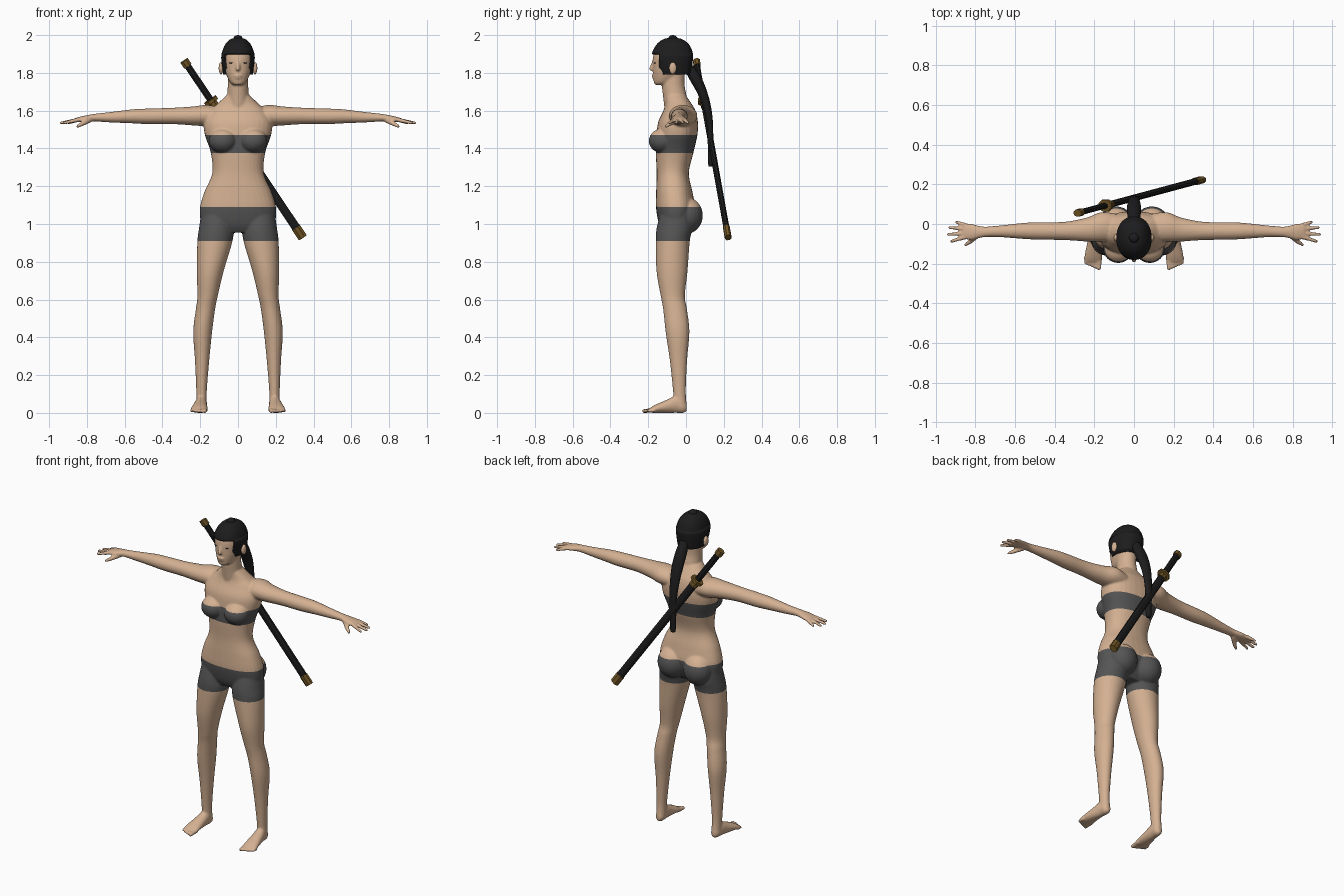
import bpy, bmesh, math
from mathutils import Vector, Matrix

cube = bpy.data.objects.get("Cube")
if cube:
    bpy.data.objects.remove(cube, do_unlink=True)


def material(name, rgb):
    m = bpy.data.materials.new(name)
    m.use_nodes = True
    color = (*rgb, 1)
    m.diffuse_color = color
    bsdf = next(n for n in m.node_tree.nodes if n.type == 'BSDF_PRINCIPLED')
    bsdf.inputs["Base Color"].default_value = color
    return m


skin = material("skin", (.66, .44, .29))
cloth = material("grey cloth", (.09, .09, .09))
hair_black = material("hair black", (.012, .012, .013))
lacquer = material("black lacquer", (.011, .011, .011))
brass = material("dark brass", (.17, .095, .02))


def finish(bm, name, mats, smooth=True):
    bmesh.ops.recalc_face_normals(bm, faces=bm.faces[:])
    mesh = bpy.data.meshes.new(name)
    bm.to_mesh(mesh)
    bm.free()
    for m in mats:
        mesh.materials.append(m)
    mesh.polygons.foreach_set("use_smooth", [smooth] * len(mesh.polygons))
    ob = bpy.data.objects.new(name, mesh)
    bpy.context.collection.objects.link(ob)
    return ob


def loft(bm, axis, rings, power=2.0, n=32, sub=5):
    """Closed smooth skin through rings: (position, centre a, centre b, radius a, radius b)."""
    pts = [Vector(r) for r in rings]
    path = []
    for i in range(len(pts) - 1):
        a, b, c, d = pts[max(i - 1, 0)], pts[i], pts[i + 1], pts[min(i + 2, len(pts) - 1)]
        for k in range(sub):
            t = k / sub
            path.append(b + (c - a) * (t / 2) + (a * 2 - b * 5 + c * 4 - d) * (t * t / 2)
                        + (b * 3 - a - c * 3 + d) * (t ** 3 / 2))
    path.append(pts[-1])
    loops = []
    for t, ca, cb, ra, rb in path:
        loop = []
        for k in range(n):
            ang = math.tau * k / n
            c, s = math.cos(ang), math.sin(ang)
            a = ca + ra * math.copysign(abs(c) ** (2 / power), c)
            b = cb + rb * math.copysign(abs(s) ** (2 / power), s)
            loop.append(bm.verts.new({'x': (t, a, b), 'y': (a, t, b), 'z': (a, b, t)}[axis]))
        loops.append(loop)
    for low, high in zip(loops, loops[1:]):
        for k in range(n):
            bm.faces.new((low[k], low[(k + 1) % n], high[(k + 1) % n], high[k]))
    bm.faces.new(loops[0])
    bm.faces.new(loops[-1])


def ball(bm, centre, radii):
    bmesh.ops.create_uvsphere(bm, u_segments=24, v_segments=16, radius=1,
                              matrix=Matrix.Translation(centre) @ Matrix.Diagonal((*radii, 1)))


def digit(bm, start, end, r0, r1):
    """Tapered finger or toe with round ends."""
    a, b = Vector(start), Vector(end)
    turn = (b - a).to_track_quat('Z', 'Y').to_matrix().to_4x4()
    bmesh.ops.create_cone(bm, cap_ends=True, segments=16, radius1=r0, radius2=r1,
                          depth=(b - a).length, matrix=Matrix.Translation((a + b) / 2) @ turn)
    ball(bm, a, (r0,) * 3)
    ball(bm, b, (r1,) * 3)


def slice_at(bm, point, normal):
    bmesh.ops.bisect_plane(bm, geom=bm.verts[:] + bm.edges[:] + bm.faces[:],
                           plane_co=point, plane_no=normal)


# Left half of the paired body parts: leg, foot, arm, hand
bm = bmesh.new()
loft(bm, 'z', [(.04, .193, -.03, .028, .034), (.12, .193, -.035, .028, .034),
               (.28, .19, -.04, .038, .046), (.43, .187, -.045, .05, .063),
               (.55, .172, -.058, .051, .063), (.62, .161, -.07, .054, .064),
               (.75, .147, -.074, .071, .082), (.91, .122, -.07, .093, .09),
               (.98, .115, -.06, .091, .095), (1.06, .11, -.05, .085, .085)])
loft(bm, 'y', [(.004, .193, .03, .014, .02), (-.015, .193, .033, .026, .033),
               (-.05, .195, .045, .031, .045), (-.1, .2, .035, .037, .035),
               (-.16, .205, .022, .044, .022), (-.19, .206, .014, .042, .013)])
for k in range(5):
    x = .173 + .017 * k
    digit(bm, (x, -.17, .014), (x + .003, -.222 + .006 * k, .01), .012, .011 - .001 * k)
loft(bm, 'x', [(.06, -.02, 1.56, .065, .05), (.16, -.015, 1.573, .075, .057),
               (.24, -.028, 1.572, .06, .05), (.35, -.035, 1.572, .046, .043),
               (.48, -.035, 1.57, .044, .041), (.56, -.035, 1.57, .04, .037),
               (.68, -.037, 1.565, .029, .027), (.76, -.04, 1.563, .027, .02),
               (.82, -.04, 1.556, .041, .016), (.86, -.036, 1.55, .038, .012)])
for base_y, tip_x, tip_y in ((-.066, .92, -.087), (-.046, .937, -.053),
                             (-.025, .929, -.018), (-.006, .896, .01)):
    digit(bm, (.85, base_y, 1.551), (tip_x, tip_y, 1.535), .0115, .008)
digit(bm, (.79, -.055, 1.55), (.825, -.088, 1.53), .016, .012)
digit(bm, (.825, -.088, 1.53), (.85, -.105, 1.516), .012, .008)
ball(bm, (.08, -.125, 1.44), (.075, .072, .065))
ball(bm, (.09, .005, 1.045), (.088, .084, .095))
ball(bm, (.09, -.07, 1.825), (.013, .021, .034))

# Mirror to the right side
copy = bmesh.ops.duplicate(bm, geom=bm.verts[:] + bm.edges[:] + bm.faces[:])["geom"]
for v in copy:
    if isinstance(v, bmesh.types.BMVert):
        v.co.x *= -1

# Torso, neck, head and face
loft(bm, 'z', [(.955, 0, -.06, .13, .06), (1.0, 0, -.058, .19, .085),
               (1.08, 0, -.055, .202, .103), (1.17, 0, -.062, .178, .096),
               (1.27, 0, -.07, .136, .085), (1.38, 0, -.06, .145, .1),
               (1.47, 0, -.048, .175, .108), (1.54, 0, -.042, .18, .105),
               (1.6, 0, -.035, .15, .085), (1.635, 0, -.04, .11, .07),
               (1.68, 0, -.055, .064, .055)], 2.3)
loft(bm, 'z', [(1.58, 0, -.05, .06, .06), (1.68, 0, -.06, .057, .062),
               (1.74, 0, -.068, .054, .06), (1.82, 0, -.065, .055, .06)])
loft(bm, 'z', [(1.736, 0, -.135, .022, .028), (1.75, 0, -.12, .042, .05),
               (1.79, 0, -.1, .062, .074), (1.83, 0, -.085, .073, .09),
               (1.88, 0, -.075, .077, .1), (1.93, 0, -.07, .07, .09),
               (1.96, 0, -.07, .045, .06)], 2.2)
digit(bm, (0, -.172, 1.86), (0, -.183, 1.822), .008, .012)
ball(bm, (0, -.17, 1.786), (.024, .012, .006))
ball(bm, (0, -.168, 1.774), (.021, .012, .006))
rough = finish(bm, "body_rough", [])

# Fuse the parts into one skin
fuse = rough.modifiers.new("fuse", 'REMESH')
fuse.mode = 'VOXEL'
fuse.voxel_size = .0058
relax = rough.modifiers.new("relax", 'SMOOTH')
relax.factor = .5
relax.iterations = 4
fused = bpy.data.meshes.new_from_object(rough.evaluated_get(bpy.context.evaluated_depsgraph_get()))
bpy.data.objects.remove(rough, do_unlink=True)
bm = bmesh.new()
bm.from_mesh(fused)
bpy.data.meshes.remove(fused)

# Flat soles, then shorts and chest band coloured by height
for v in bm.verts:
    v.co.z = max(v.co.z, 0)
bands = ((.91, 1.09), (1.375, 1.47))
for band in bands:
    for z in band:
        slice_at(bm, (0, 0, z), (0, 0, 1))
for f in bm.faces:
    z = f.calc_center_median().z
    f.material_index = int(any(low < z < high for low, high in bands))
finish(bm, "body", [skin, cloth])

# Eyes
bm = bmesh.new()
for side in (-1, 1):
    ball(bm, (side * .034, -.164, 1.853), (.013, .006, .003))
finish(bm, "eyes", [hair_black])

# Hair cap with the face opening cut away
bm = bmesh.new()
loft(bm, 'z', [(1.792, 0, -.062, .078, .088), (1.85, 0, -.07, .087, .104),
               (1.9, 0, -.072, .087, .109), (1.95, 0, -.07, .068, .086),
               (1.978, 0, -.07, .04, .05), (1.986, 0, -.07, .01, .012)], 2.2, 48)
slice_at(bm, (0, 0, 1.9), (0, 0, 1))
slice_at(bm, (0, -.142, 0), (0, 1, 0))
opening = [f for f in bm.faces if f.calc_center_median().z < 1.9 and f.calc_center_median().y < -.142]
bmesh.ops.delete(bm, geom=opening, context='FACES')
hair = finish(bm, "hair_cap", [hair_black])
thick = hair.modifiers.new("thickness", 'SOLIDIFY')
thick.thickness = .012

# Top knot and ponytail
bm = bmesh.new()
ball(bm, (0, -.07, 1.98), (.025, .025, .02))
finish(bm, "top_knot", [hair_black])
bm = bmesh.new()
loft(bm, 'z', [(1.305, 0, .13, .013, .01), (1.33, 0, .13, .018, .013),
               (1.5, 0, .128, .023, .016), (1.6, 0, .115, .029, .021),
               (1.69, 0, .088, .035, .027), (1.77, 0, .05, .034, .034),
               (1.84, 0, .01, .026, .03)])
finish(bm, "ponytail", [hair_black])

# Sheathed sword slung across the back
top, tip = Vector((-.285, .055, 1.865)), Vector((.345, .224, .925))
along = (tip - top).normalized()
flat = along.cross(Vector((0, 1, 0))).normalized()
frame = Matrix((flat, along.cross(flat), along)).transposed().to_4x4()


def sword_part(name, start, end, width, depth, mat, sides=8):
    bm = bmesh.new()
    place = Matrix.Translation(top + along * ((start + end) / 2)) @ frame
    shape = Matrix.Diagonal((width / 2, depth / 2, end - start, 1))
    spin = Matrix.Rotation(math.pi / sides, 4, 'Z')
    bmesh.ops.create_cone(bm, cap_ends=True, segments=sides, radius1=1 / math.cos(math.pi / sides),
                          radius2=1 / math.cos(math.pi / sides), depth=1, matrix=place @ shape @ spin)
    finish(bm, name, [mat], False)


sword_part("pommel", 0, .035, .046, .036, brass)
sword_part("handle", .03, .25, .036, .027, lacquer)
sword_part("guard", .25, .268, .075, .06, brass)
sword_part("scabbard_collar", .268, .3, .05, .036, brass)
sword_part("scabbard", .29, 1.08, .045, .03, lacquer)
sword_part("scabbard_tip", 1.075, 1.14, .05, .035, brass)
